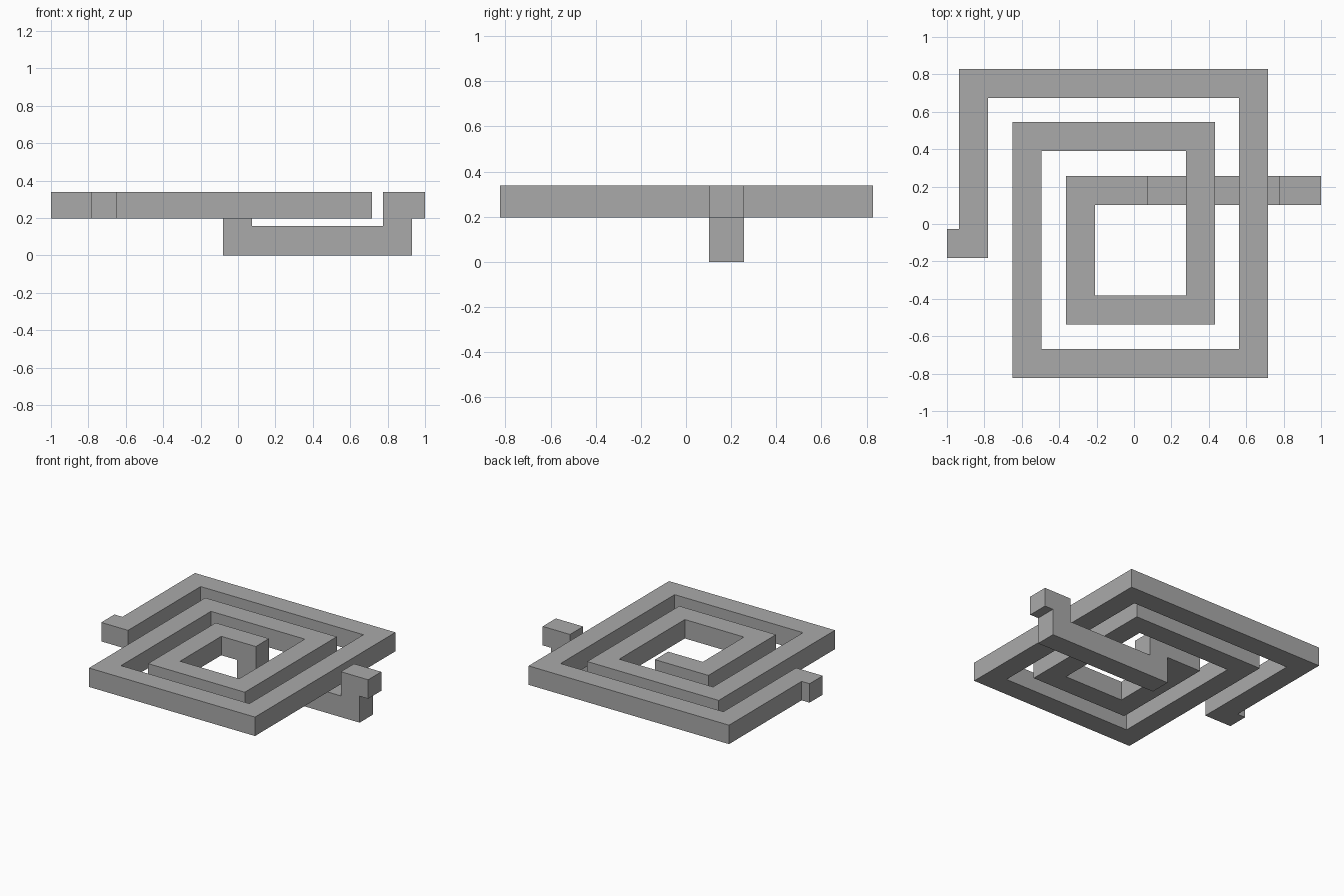
import bpy
import bmesh
from mathutils import Vector

cube = bpy.data.objects.get("Cube")
if cube:
    bpy.data.objects.remove(cube, do_unlink=True)

WIDTH = 0.155
TRACK_Z, TOP_Z = 0.197, 0.338

grey = bpy.data.materials.new("grey_metal")
grey.use_nodes = True
colour = (0.4, 0.4, 0.4, 1)
grey.diffuse_color = colour
grey.node_tree.nodes["Principled BSDF"].inputs["Base Color"].default_value = colour


def extrude_outline(name, outline, direction):
    """Extrude a closed flat outline into a solid."""
    bm = bmesh.new()
    face = bm.faces.new([bm.verts.new(p) for p in outline])
    result = bmesh.ops.extrude_face_region(bm, geom=[face], use_keep_orig=True)
    moved = [g for g in result["geom"] if isinstance(g, bmesh.types.BMVert)]
    bmesh.ops.translate(bm, verts=moved, vec=direction)
    bmesh.ops.recalc_face_normals(bm, faces=bm.faces)
    mesh = bpy.data.meshes.new(name)
    bm.to_mesh(mesh)
    bm.free()
    mesh.materials.append(grey)
    obj = bpy.data.objects.new(name, mesh)
    bpy.context.collection.objects.link(obj)
    return obj


def track_outline(path, width, z):
    """Offset a right-angled centre line to both sides with mitred corners."""
    points = [Vector(p) for p in path]
    dirs = [(b - a).normalized() for a, b in zip(points, points[1:])]
    normals = [Vector((-d.y, d.x)) for d in dirs]
    left, right = [], []
    for i, p in enumerate(points):
        if i in (0, len(points) - 1):
            n = normals[min(i, len(normals) - 1)]
        else:
            n = normals[i - 1] + normals[i]
        left.append((*(p + n * width / 2), z))
        right.append((*(p - n * width / 2), z))
    return left + right[::-1]


# Square spiral track, from the outer tab to the inner end
spiral_path = [
    (-1, -0.103), (-0.857, -0.103), (-0.857, 0.751), (0.639, 0.751),
    (0.639, -0.746), (-0.573, -0.746), (-0.573, 0.467), (0.355, 0.467),
    (0.355, -0.46), (-0.287, -0.46), (-0.287, 0.18), (0.075, 0.18),
]
extrude_outline("spiral_track", track_outline(spiral_path, WIDTH, TRACK_Z),
                (0, 0, TOP_Z - TRACK_Z))

# Bridge under the spiral with two risers and the outer contact
bridge_profile = [
    (-0.08, 0), (0.93, 0), (0.93, TRACK_Z), (1, TRACK_Z), (1, TOP_Z),
    (0.775, TOP_Z), (0.775, 0.158), (0.075, 0.158),
    (0.075, TRACK_Z), (-0.08, TRACK_Z),
]
extrude_outline("under_bridge",
                [(x, 0.18 - WIDTH / 2, z) for x, z in bridge_profile],
                (0, WIDTH, 0))
